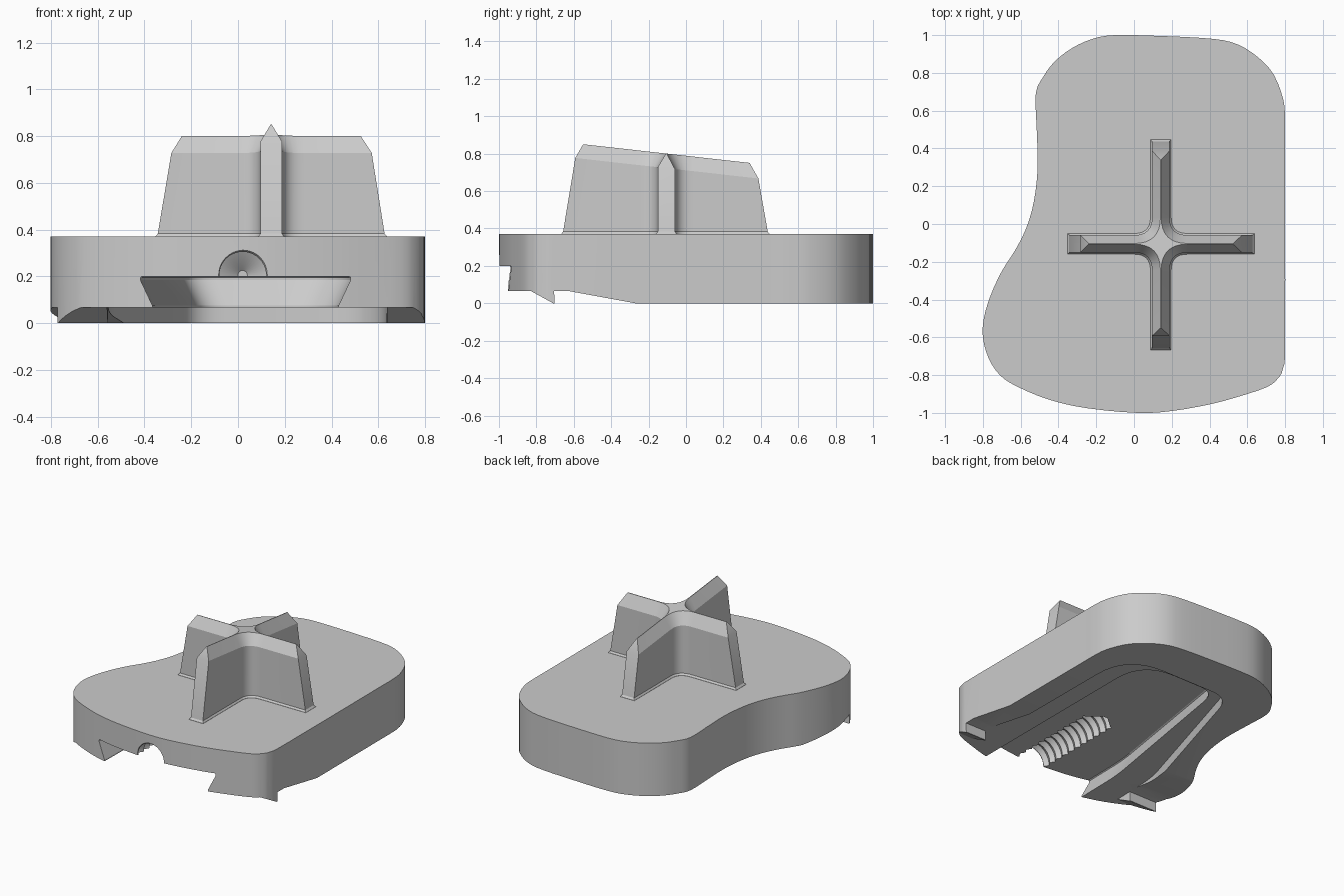
import bpy, bmesh, math
from mathutils import Vector

if "Cube" in bpy.data.objects:
    bpy.data.objects.remove(bpy.data.objects["Cube"])


def loft(name, rings):
    """Skin closed rings of equal length and cap both ends."""
    bm = bmesh.new()
    loops = [[bm.verts.new(p) for p in ring] for ring in rings]
    n = len(loops[0])
    for a, b in zip(loops, loops[1:]):
        for i in range(n):
            j = (i + 1) % n
            bm.faces.new((a[i], a[j], b[j], b[i]))
    bm.faces.new(loops[0][::-1])
    bm.faces.new(loops[-1])
    bmesh.ops.recalc_face_normals(bm, faces=bm.faces)
    mesh = bpy.data.meshes.new(name)
    bm.to_mesh(mesh)
    bm.free()
    obj = bpy.data.objects.new(name, mesh)
    bpy.context.collection.objects.link(obj)
    return obj


def activate(obj):
    bpy.ops.object.select_all(action='DESELECT')
    obj.select_set(True)
    bpy.context.view_layer.objects.active = obj


def cut(target, cutter):
    cutter.hide_render = True
    mod = target.modifiers.new("cut", 'BOOLEAN')
    mod.operation = 'DIFFERENCE'
    mod.solver = 'EXACT'
    mod.object = cutter
    activate(target)
    bpy.ops.object.modifier_apply(modifier=mod.name)
    bpy.data.objects.remove(cutter)


def smooth_loop(pts, steps=3):
    """Closed Catmull-Rom curve through the points."""
    pts, out = [Vector(p) for p in pts], []
    n = len(pts)
    for i in range(n):
        a, b, c, d = (pts[(i + k) % n] for k in (-1, 0, 1, 2))
        for s in range(steps):
            t = s / steps
            out.append(0.5 * (2 * b + (c - a) * t + (2 * a - 5 * b + 4 * c - d) * t ** 2
                              + (3 * b - a - 3 * c + d) * t ** 3))
    return out


def rounded(corners, steps=8):
    """Polygon of (x, y, radius) corners with the corners rounded off."""
    out, n = [], len(corners)
    for i, (x, y, r) in enumerate(corners):
        p = Vector((x, y))
        if not r:
            out.append(p)
            continue
        a, b = (p + (Vector(corners[k % n][:2]) - p).normalized() * r for k in (i - 1, i + 1))
        for s in range(steps + 1):
            t = s / steps
            out.append(a * (1 - t) ** 2 + p * 2 * t * (1 - t) + b * t * t)
    return out


def level(outline, z):
    return [(p.x, p.y, z) for p in outline]


# Plate with a kidney-like outline
outline = smooth_loop([
    (.8, -.6), (.8, .4), (.8, .55), (.79, .66), (.74, .79), (.66, .88), (.55, .95),
    (.42, .98), (.15, .995), (-.1, 1), (-.22, .98), (-.33, .93), (-.42, .86), (-.48, .78),
    (-.52, .69), (-.515, .5), (-.51, .3), (-.53, .12), (-.57, -.02), (-.63, -.14),
    (-.7, -.25), (-.76, -.38), (-.795, -.5), (-.8, -.6), (-.77, -.71), (-.71, -.8),
    (-.62, -.86), (-.45, -.93), (-.25, -.975), (.02, -1), (.2, -.99), (.4, -.955),
    (.55, -.915), (.7, -.865), (.76, -.82), (.79, -.76)])
plate = loft("tray_plate", [level(outline, 0), level(outline, .37)])

# Notches that leave a snap barb under each front corner
front_notch = [(-1.2, -.1), (-1.2, .066), (-.83, .066), (-.71, 0), (-.71, -.1)]
rear_notch = [(-.7, -.1), (-.705, .066), (-.63, .066), (-.27, 0), (-.27, -.1)]
for profile in (front_notch, rear_notch):
    cut(plate, loft("notch_cutter", [[(x, y, z) for y, z in profile] for x in (-1, 1)]))

# Shallow recess, then the dovetail slot above it, both open at the front
recess = rounded([(-.57, -1.2, 0), (.64, -1.2, 0), (.63, .69, .3),
                  (-.2, .69, .14), (-.55, -.48, .1)])
cut(plate, loft("recess_cutter", [level(recess, -.1), level(recess, .066)]))


def dovetail(grow):
    g = grow
    return rounded([(-.37 - g, -1.2, 0), (.43 + g, -1.2, 0), (.43 + g, .6 + g, .26),
                    (-.16 - g, .6 + g, .12), (-.36 - g, -.6, .1)])


cut(plate, loft("slot_cutter", [level(dovetail(g), z) for g, z in
                                ((0, .03), (0, .075), (.052, .185), (.052, .195), (.045, .2))]))

# Threaded half-hole in the slot roof
pitch, turns = .062, 11
stations = [(-1.02 + pitch * k / 2, .12 if k % 2 == 0 else .1) for k in range(2 * turns + 1)]
stations += [(-.33, .1), (-.26, .02)]
angles = [math.tau * k / 40 for k in range(40)]
cut(plate, loft("thread_cutter", [
    [(.02 + r * math.cos(a), y, .205 + r * math.sin(a)) for a in angles] for y, r in stations]))


# Cross-shaped keel with a gabled, sloping top
def cross(x0, x1, y0, y1, half, fillet):
    cx, cy, h, f = .142, -.105, half, fillet
    l, r, b, t = cx - h, cx + h, cy - h, cy + h
    return rounded([(r, y0, 0), (r, b, f), (x1, b, 0), (x1, t, 0), (r, t, f), (r, y1, 0),
                    (l, y1, 0), (l, t, f), (x0, t, 0), (x0, b, 0), (l, b, f), (l, y0, 0)])


def sloped(ring, z):
    return [(p.x, p.y, z - .112 * (p.y + .1)) for p in ring]


foot = cross(-.353, .637, -.667, .447, .055, .085)
root = cross(-.343, .627, -.657, .437, .046, .095)
shoulder = cross(-.285, .572, -.592, .387, .046, .095)
ridge = cross(-.24, .525, -.55, .34, .002, .139)
keel = loft("cross_keel", [level(foot, .35), level(foot, .371), level(root, .383),
                           sloped(shoulder, .722), sloped(ridge, .8)])

for part in (plate, keel):
    activate(part)
    bpy.ops.object.shade_smooth_by_angle(angle=math.radians(25))
